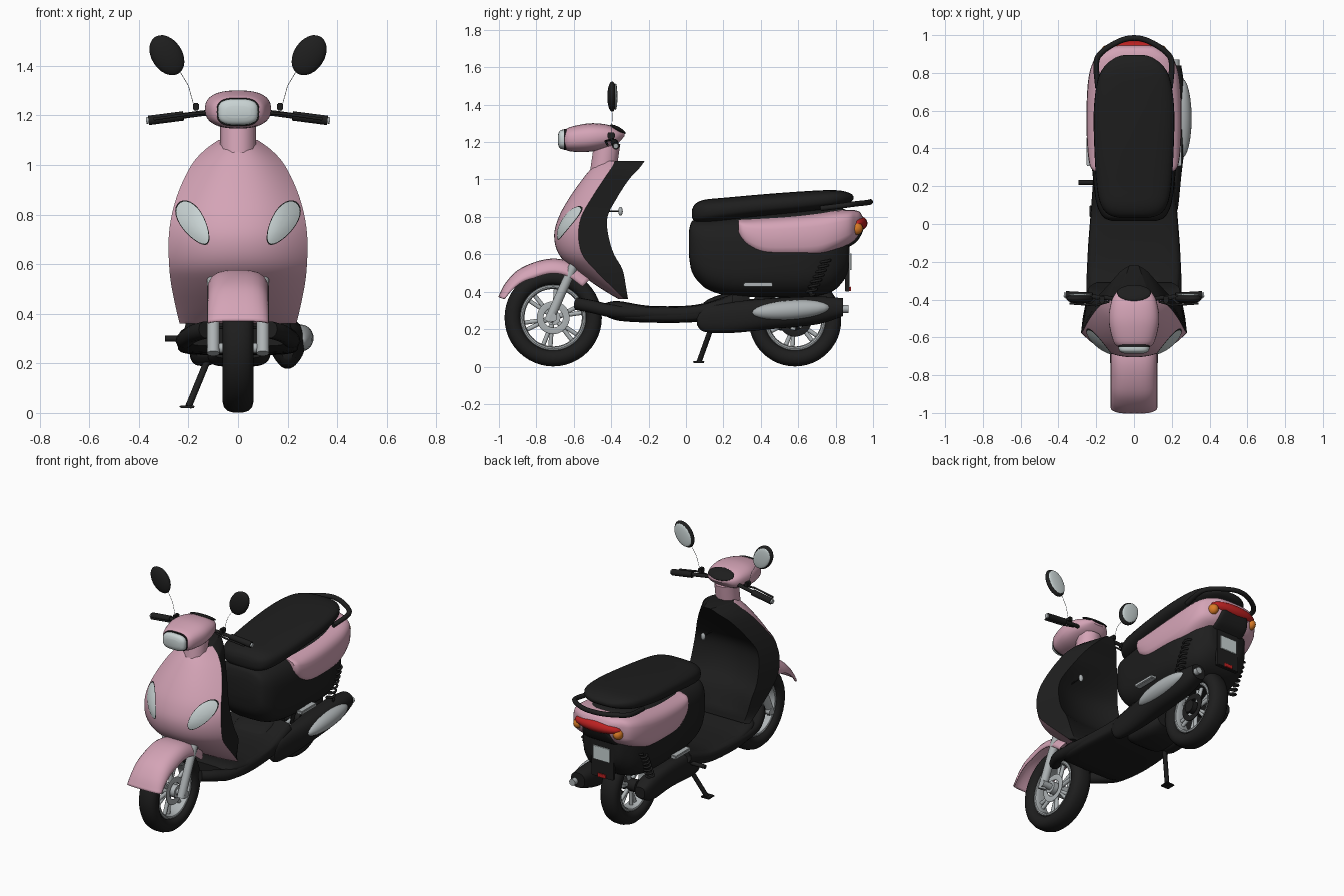
import bpy, bmesh
from math import sin, cos, pi, radians
from mathutils import Vector, Matrix

if "Cube" in bpy.data.objects:
    bpy.data.objects.remove(bpy.data.objects["Cube"])


def material(name, r, g, b):
    m = bpy.data.materials.new(name)
    m.use_nodes = True
    m.diffuse_color = (r, g, b, 1)
    m.node_tree.nodes["Principled BSDF"].inputs["Base Color"].default_value = (r, g, b, 1)
    return m


PINK = material("pink paint", .66, .37, .47)
BLACK = material("black plastic", .013, .013, .013)
SILVER = material("silver metal", .42, .45, .46)
LENS = material("clear lens", .58, .65, .65)
RED = material("red lens", .5, .015, .015)
ORANGE = material("orange lens", .7, .2, .02)


def finish(name, bm, *mats, angle=40):
    bmesh.ops.recalc_face_normals(bm, faces=bm.faces)
    me = bpy.data.meshes.new(name)
    bm.to_mesh(me)
    bm.free()
    for m in mats:
        me.materials.append(m)
    me.shade_smooth()
    me.set_sharp_from_angle(angle=radians(angle))
    ob = bpy.data.objects.new(name, me)
    bpy.context.collection.objects.link(ob)
    return ob


def smooth(rows, steps=4):
    # Catmull-Rom resampling of a short table
    rows = [Vector(r) for r in rows]
    p = [rows[0]] + rows + [rows[-1]]
    out = []
    for i in range(1, len(p) - 2):
        a, b, c, d = p[i - 1:i + 3]
        for k in range(steps):
            t = k / steps
            out.append(.5 * (2 * b + (c - a) * t + (2 * a - 5 * b + 4 * c - d) * t * t
                             + (3 * b - a - 3 * c + d) * t ** 3))
    return out + [rows[-1]]


def loft(name, rings, *mats, rule=None, wrap=False, closed=True):
    bm = bmesh.new()
    vs = [[bm.verts.new(p) for p in ring] for ring in rings]
    n = len(vs[0])
    for j in range(len(vs) if wrap else len(vs) - 1):
        a, b = vs[j], vs[(j + 1) % len(vs)]
        for i in range(n if closed else n - 1):
            k = (i + 1) % n
            f = bm.faces.new((a[i], a[k], b[k], b[i]))
            f.material_index = rule(i) if rule else 0
    if closed and not wrap:
        for ring in (vs[0], vs[-1]):
            bm.faces.new(ring).material_index = len(mats) - 1
    return finish(name, bm, *mats)


def spow(v, p):
    return (1 if v > 0 else -1) * abs(v) ** (2 / p)


def body(name, rows, mat, p=3, n=32, x=0):
    # rows along y: y, bottom, top, half width
    rings = []
    for y, lo, hi, w in smooth(rows):
        ang = [2 * pi * i / n for i in range(n)]
        rings.append([(x + w * spow(cos(a), p), y, (lo + hi) / 2 + (hi - lo) / 2 * spow(sin(a), p))
                      for a in ang])
    return loft(name, rings, mat)


def ball(name, c, r, mat, rot=None):
    bm = bmesh.new()
    m = Matrix.Translation(c) @ (rot or Matrix()) @ Matrix.Diagonal((*r, 1))
    bmesh.ops.create_uvsphere(bm, u_segments=24, v_segments=12, radius=1, matrix=m)
    return finish(name, bm, mat)


def box(name, c, size, mat, bevel=.004):
    bm = bmesh.new()
    bmesh.ops.create_cube(bm, size=1, matrix=Matrix.Translation(c) @ Matrix.Diagonal((*size, 1)))
    bmesh.ops.bevel(bm, geom=bm.edges[:], offset=bevel, segments=2, affect='EDGES')
    return finish(name, bm, mat)


def tube(name, paths, r, mat):
    cu = bpy.data.curves.new(name, 'CURVE')
    cu.dimensions = '3D'
    cu.bevel_depth, cu.bevel_resolution, cu.use_fill_caps = r, 3, True
    for path in paths:
        s = cu.splines.new('POLY')
        s.points.add(len(path) - 1)
        for pt, co in zip(s.points, path):
            pt.co = (*co, 1)
        s.use_smooth = True
    cu.materials.append(mat)
    ob = bpy.data.objects.new(name, cu)
    bpy.context.collection.objects.link(ob)


def both(path):
    return [path, [(-x, y, z) for x, y, z in path]]


def ring(name, c, r, half_x, half_r, mat, p=2):
    # closed band around an axle along x
    n, rings = 48, []
    for j in range(n):
        t = 2 * pi * j / n
        sec = []
        for i in range(14):
            a = 2 * pi * i / 14
            q = r + half_r * spow(sin(a), p)
            sec.append((c[0] + half_x * spow(cos(a), p), c[1] + q * cos(t), c[2] + q * sin(t)))
        rings.append(sec)
    return loft(name, rings, mat, wrap=True)


# Wheels
for label, y, rad, hub in (("front", -.71, .261, SILVER), ("rear", .583, .248, BLACK)):
    c = (0, y, rad)
    ring(label + "_tyre", c, rad - .045, .062, .045, BLACK, 2.4)
    ring(label + "_rim", c, rad - .095, .042, .013, SILVER, 3)
    ring(label + "_brake_disc", (.035, y, rad), .07, .004, .018, hub, 4)
    tube(label + "_hub", [[(-.06, y, rad), (.06, y, rad)]], .04, hub)
    spokes = []
    for k in range(6):
        for s in (-.13, .13):
            a = k * pi / 3 + .3
            spokes.append([(0, y + .03 * cos(a), rad + .03 * sin(a)),
                           (0, y + (rad - .1) * cos(a + s), rad + (rad - .1) * sin(a + s))])
    tube(label + "_spokes", spokes, .012, SILVER)

# Front fork and fender
tube("fork_legs", both([(.1, -.735, .24), (.1, -.66, .41), (.1, -.59, .56)]), .026, SILVER)
tube("fork_axle", [[(-.125, -.71, .262), (.125, -.71, .262)]], .022, SILVER)
arc = smooth([(-1, .37), (-.965, .44), (-.9, .51), (-.8, .557), (-.7, .573), (-.6, .55), (-.5, .48)])
rings = []
for k, (y, z) in enumerate(arc):
    inward = (Vector((-.7, .28)) - Vector((y, z))).normalized()
    drop = .03 + .045 * min(1, k / 10)
    sec = []
    for i in range(15):
        t = (i / 7 - 1) * pi / 2
        d = drop * (1 - cos(t)) ** 1.3
        sec.append((.12 * spow(sin(t), 2.3), y + inward.x * d, z + inward.y * d))
    rings.append(sec)
fender = loft("front_fender", rings, PINK, closed=False)
mod = fender.modifiers.new("thickness", 'SOLIDIFY')
mod.thickness, mod.offset = .008, 0

# Leg shield rows: z, half width, front centre y, edge y, rear y, rear half width
shield = smooth([(.36, .235, -.36, -.33, -.31, .2), (.42, .25, -.46, -.39, -.32, .22),
                 (.52, .27, -.6, -.49, -.34, .24), (.6, .278, -.68, -.555, -.385, .245),
                 (.7, .28, -.705, -.575, -.415, .24), (.8, .267, -.68, -.56, -.42, .225),
                 (.9, .237, -.625, -.505, -.37, .18), (1, .188, -.555, -.44, -.305, .12),
                 (1.06, .135, -.505, -.4, -.25, .07), (1.1, .08, -.46, -.38, -.22, .025)])


def front_y(row, x):
    u = min(1, abs(x) / row[1])
    return row[3] + (row[2] - row[3]) * (1 - u ** 2.3)


def shield_y(x, z):
    for a, b in zip(shield, shield[1:]):
        if a[0] <= z <= b[0]:
            return front_y(a.lerp(b, (z - a[0]) / (b[0] - a[0])), x)


rings = []
for row in shield:
    z, w, yc, ye, yr, rw = row
    xs = [w * sin((i / 10 - 1) * pi / 2) for i in range(21)]
    sec = [(x, front_y(row, x), z) for x in xs]
    dip = .06 * max(0, sin((z - .4) / .55 * pi))
    for i in range(9):
        u = 1 - i / 4
        sec.append((rw * u, yr - dip * (1 - u * u), z))
    rings.append(sec)
loft("leg_shield", rings, PINK, BLACK, rule=lambda i: 0 if i < 20 else 1)
ball("bag_hook", (.12, -.35, .83), (.015, .012, .024), SILVER)
tube("bag_hook_stem", [[(.12, -.48, .83), (.12, -.352, .83)]], .004, BLACK)

# Almond lamps laid on the shield
for side, s in (("left", 1), ("right", -1)):
    for part, scale, lift, mat in (("lamp_rim", 1.06, .002, BLACK), ("lamp", 1, .004, LENS)):
        axis, perp, mid = Vector((.54, .84)), Vector((.84, -.54)), Vector((.18, .766))
        rings = []
        for k in range(1, 8):
            q, sec = k / 7, []
            for i in range(28):
                a = 2 * pi * i / 28
                width = .046 * (1 + .22 * cos(a))
                p = mid + scale * q * (axis * .097 * cos(a) + perp * width * sin(a))
                dome = .005 * (1 - q * q) if part == "lamp" else 0
                sec.append((s * p.x, shield_y(p.x, p.y) - lift - dome, p.y))
            rings.append(sec)
        loft(side + "_" + part, rings[::-1], mat)

# Steering neck, head and headlight
tube("steering_neck", [[(0, -.445, 1.03), (0, -.42, 1.2)]], .073, PINK)
body("handlebar_head", [(-.65, 1.165, 1.26, .085), (-.62, 1.15, 1.28, .11), (-.52, 1.148, 1.3, .133),
                        (-.43, 1.165, 1.295, .125), (-.37, 1.19, 1.275, .1), (-.33, 1.23, 1.255, .05)],
     PINK, 2.5)
body("headlight_rim", [(-.652, 1.157, 1.271, .086), (-.62, 1.156, 1.27, .086)], BLACK)
body("headlight", [(-.685, 1.19, 1.238, .05), (-.678, 1.172, 1.256, .07), (-.664, 1.162, 1.266, .081),
                   (-.63, 1.162, 1.266, .081)], LENS)
ball("dashboard", (0, -.365, 1.268), (.09, .048, .014), BLACK, Matrix.Rotation(radians(-28), 4, 'X'))

# Handlebars, levers and mirrors
tube("handlebar", both([(.08, -.4, 1.215), (.15, -.39, 1.208), (.365, -.375, 1.179)]), .012, BLACK)
tube("grips", both([(.22, -.383, 1.198), (.36, -.375, 1.18)]), .02, BLACK)
tube("grip_ends", both([(.355, -.376, 1.181), (.37, -.375, 1.179)]), .014, SILVER)
tube("brake_levers", both([(.13, -.41, 1.21), (.2, -.43, 1.205), (.34, -.42, 1.185)]), .006, BLACK)
tube("mirror_stems", both([(.17, -.4, 1.21), (.2, -.395, 1.32), (.26, -.39, 1.42)]), .0012, SILVER)
for side, s in (("left", 1), ("right", -1)):
    box(side + "_switch", (s * .17, -.4, 1.235), (.025, .04, .03), BLACK)
    turn = Matrix.Rotation(s * radians(33), 4, 'Y')
    ball(side + "_mirror_shell", (s * .287, -.395, 1.443), (.062, .026, .088), BLACK, turn)
    ball(side + "_mirror_glass", (s * .287, -.376, 1.443), (.053, .0095, .077), LENS, turn)

# Footboard and side rails
body("footboard", [(-.43, .27, .34, .2), (-.36, .245, .35, .235), (-.2, .235, .325, .243), (0, .235, .325, .233),
                   (.12, .25, .345, .22), (.25, .3, .39, .205)], BLACK, 5)
tube("side_rails", both(smooth([(.13, -.58, .335), (.18, -.5, .32), (.215, -.38, .295), (.21, -.15, .285),
                                (.195, .05, .29), (.18, .25, .345)])), .035, BLACK)

# Rear body, painted cowl and seat
body("rear_body", [(.015, .6, .72, .11), (.03, .51, .775, .155), (.07, .45, .785, .185), (.13, .405, .79, .203),
                   (.25, .375, .8, .218), (.45, .37, .82, .235), (.65, .37, .84, .232), (.78, .4, .85, .2),
                   (.85, .47, .84, .15), (.87, .52, .8, .12)], BLACK, 3.3)
body("painted_cowl", [(.28, .7, .785, .212), (.3, .66, .79, .23), (.34, .615, .793, .24), (.42, .573, .8, .248),
                      (.55, .565, .81, .252), (.7, .57, .825, .248), (.8, .61, .835, .236), (.87, .65, .838, .21),
                      (.905, .675, .835, .17), (.93, .71, .825, .13), (.945, .75, .8, .09)], PINK, 3.6)
body("tail_panel", [(.8, .59, .7, .115), (.86, .632, .72, .115), (.91, .665, .74, .11), (.935, .7, .76, .1),
                    (.95, .735, .77, .08)], BLACK, 6)
body("seat", [(.033, .795, .84, .08), (.05, .77, .87, .135), (.1, .765, .892, .175), (.2, .775, .902, .197),
              (.4, .8, .92, .21), (.6, .82, .935, .213), (.75, .84, .943, .195), (.83, .86, .94, .16),
              (.88, .88, .925, .1), (.895, .895, .91, .05)], BLACK, 2.8)
tube("grab_rail", [smooth([(-.19, .72, .845), (-.2, .85, .862), (-.17, .91, .87), (-.08, .967, .876), (0, .985, .88),
                           (.08, .967, .876), (.17, .91, .87), (.2, .85, .862), (.19, .72, .845)])], .015, BLACK)

# Tail lamps and plate
ball("tail_light", (0, .915, .766), (.165, .055, .042), RED)
for side, s in (("left", 1), ("right", -1)):
    ball(side + "_turn_signal", (s * .145, .91, .738), (.03, .036, .034), ORANGE)
box("plate_holder", (0, .862, .555), (.16, .025, .31), BLACK)
box("number_plate", (0, .88, .56), (.12, .008, .09), LENS, .002)
box("rear_reflector", (0, .878, .415), (.06, .008, .025), RED, .002)

# Engine, belt case and exhaust
body("engine_block", [(.06, .22, .3, .1), (.12, .19, .36, .13), (.25, .19, .4, .13), (.34, .22, .4, .1)], BLACK, 4)
body("belt_case", [(.1, .23, .31, .04), (.16, .19, .35, .055), (.4, .2, .36, .055), (.6, .19, .34, .055),
                   (.68, .23, .3, .035)], BLACK, 3, x=-.14)
body("exhaust", [(.06, .22, .29, .025), (.1, .185, .32, .035), (.25, .18, .345, .05), (.45, .2, .365, .07),
                 (.7, .225, .375, .068), (.84, .27, .365, .05)], BLACK, 2.4, x=.2)
ball("exhaust_shield", (.255, .56, .302), (.05, .21, .052), SILVER, Matrix.Rotation(radians(4), 4, 'X'))
tube("exhaust_tip", [[(.22, .8, .308), (.22, .87, .308)]], .022, SILVER)

# Shock springs and passenger steps
springs = []
for s in (1, -1):
    springs.append([(s * .205 + .024 * cos(t * pi / 5), .66 + .0012 * t + .024 * sin(t * pi / 5), .38 + .0026 * t)
                    for t in range(75)])
tube("shock_springs", springs, .007, BLACK)
for side, s in (("left", 1), ("right", -1)):
    box(side + "_step", (s * .232, .385, .438), (.04, .155, .022), SILVER)

# Kickstand and starter pedal
tube("kickstand", [[(-.12, .14, .22), (-.2, .07, .025)]], .014, BLACK)
box("kickstand_foot", (-.205, .068, .025), (.06, .06, .01), BLACK, .003)
tube("starter_pedal", [[(-.12, .22, .3), (-.295, .22, .3)]], .013, BLACK)
